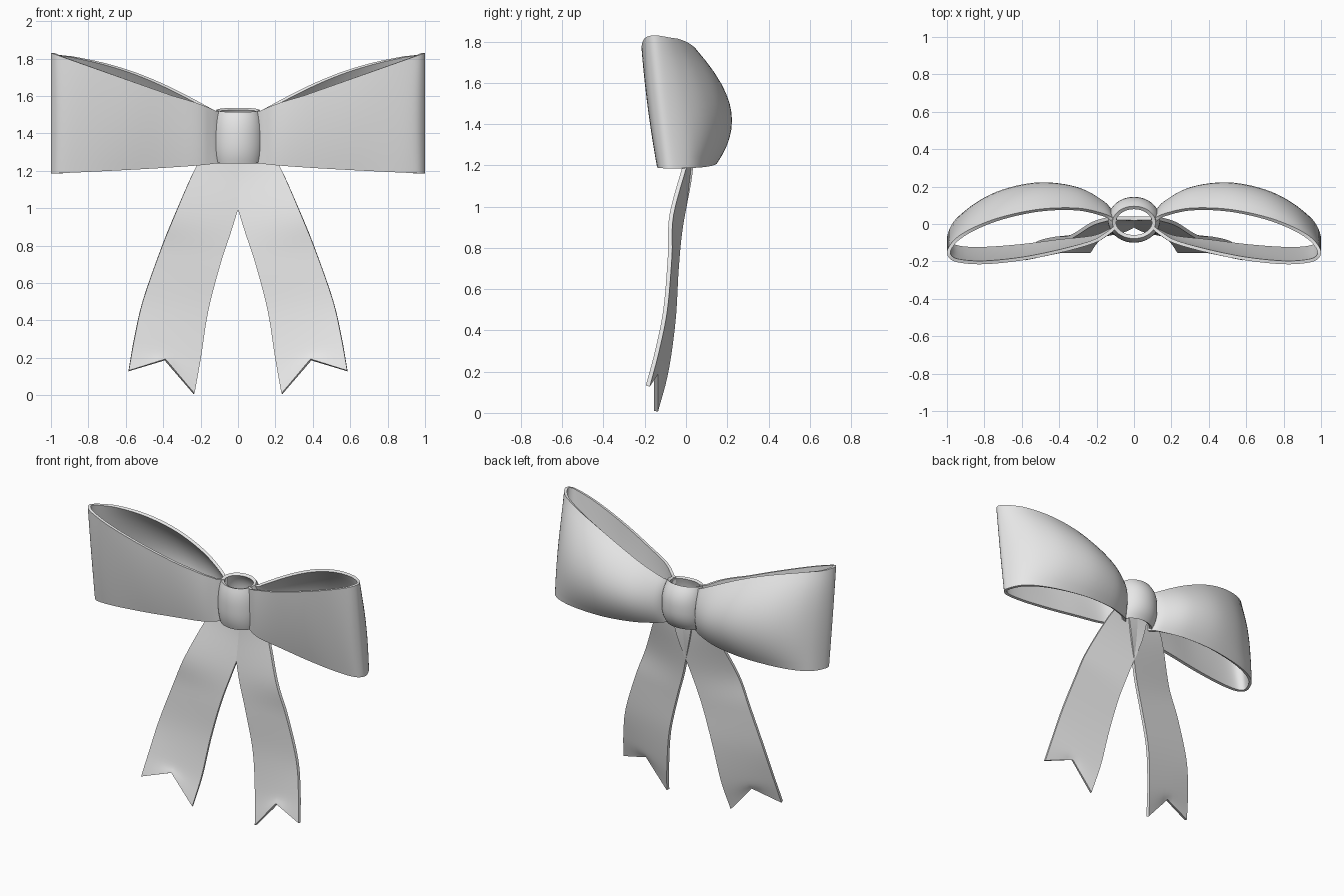
import bpy, math
from mathutils import Vector

if "Cube" in bpy.data.objects:
    bpy.data.objects.remove(bpy.data.objects["Cube"])

fabric = bpy.data.materials.new("grey_fabric")
fabric.diffuse_color = (0.8, 0.8, 0.8, 1)
fabric.use_nodes = True
fabric.node_tree.nodes["Principled BSDF"].inputs["Base Color"].default_value = fabric.diffuse_color


def spline(pts, n):
    """Catmull-Rom through points, n steps per span."""
    pts = [Vector(p) for p in pts]
    ext = [2 * pts[0] - pts[1]] + pts + [2 * pts[-1] - pts[-2]]
    out = []
    for i in range(len(pts) - 1):
        a, b, c, d = ext[i:i + 4]
        for k in range(n):
            t = k / n
            out.append(0.5 * (2 * b + (c - a) * t + (2 * a - 5 * b + 4 * c - d) * t * t
                              + (3 * b - a - 3 * c + d) * t ** 3))
    return out + [pts[-1]]


def sheet(name, rows, thick, offset=-1, closed=False, mirror=False):
    """Thickened fabric strip made from a stack of point rows."""
    n = len(rows[0])
    faces = []
    for r in range(len(rows) - 1):
        for j in range(n if closed else n - 1):
            k = (j + 1) % n
            faces.append((r * n + j, r * n + k, (r + 1) * n + k, (r + 1) * n + j))
    me = bpy.data.meshes.new(name)
    me.from_pydata([p for row in rows for p in row], [], faces)
    me.materials.append(fabric)
    ob = bpy.data.objects.new(name, me)
    bpy.context.collection.objects.link(ob)
    so = ob.modifiers.new("thickness", 'SOLIDIFY')
    so.thickness, so.offset = thick, offset
    if mirror:
        mi = ob.modifiers.new("mirror", 'MIRROR')
        mi.use_mirror_merge = False
    bpy.ops.object.select_all(action='DESELECT')
    ob.select_set(True)
    bpy.context.view_layer.objects.active = ob
    bpy.ops.object.convert(target='MESH')
    bpy.ops.object.shade_smooth_by_angle(angle=math.radians(40))


# Bow loops: plan outline as x, then y at the bottom, middle and top
plan = [(0.09, -.02, -.02, -.02), (0.14, -.05, -.06, -.06), (0.22, -.08, -.10, -.105),
        (0.4, -.10, -.135, -.155), (0.6, -.125, -.17, -.195), (0.8, -.14, -.185, -.215),
        (0.93, -.135, -.18, -.207), (0.985, -.11, -.15, -.185), (0.998, -.06, -.10, -.14),
        (0.95, .03, 0, -.075), (0.85, .09, .10, -.015), (0.7, .13, .18, .04),
        (0.5, .15, .22, .08), (0.3, .13, .195, .085), (0.16, .08, .12, .055),
        (0.11, .05, .06, .03), (0.09, .03, .03, .02)]
outline = spline([Vector(p) for p in plan], 5)
LEVELS = 12
rows = []
for r in range(LEVELS + 1):
    t = r / LEVELS
    row = []
    for x, yb, ym, yt in outline:
        f = min(1, max(0, (x - 0.12) / 0.88))
        back = min(1, max(0, (yt + 0.14) / 0.1))
        top = 1.52 + 0.31 * f + 0.055 * back * math.sin(math.pi * f)
        low = 1.24 - 0.055 * f ** 0.7
        y = yb * (1 - t) * (1 - 2 * t) + ym * 4 * t * (1 - t) + yt * t * (2 * t - 1)
        row.append((x, y, low + (top - low) * t))
    rows.append(row)
sheet("bow_loops", rows, 0.018, mirror=True)

# Centre knot: bulging band around the middle
rows = []
for r in range(LEVELS + 1):
    t = r / LEVELS
    bulge = 1 - abs(2 * t - 1) ** 2.5
    rx = 0.121 - 0.006 * t + 0.022 * bulge
    front, rear = -0.078 - 0.022 * bulge, 0.095 + 0.05 * bulge
    row = []
    for j in range(48):
        a = 2 * math.pi * j / 48
        s = (math.sin(a) + 1) / 2
        low, top = 1.238 + 0.012 * s, 1.513 + 0.024 * s
        row.append((rx * math.cos(a), front + (rear - front) * s, low + (top - low) * t))
    rows.append(row)
sheet("centre_knot", rows, 0.02, closed=True)

# Ribbon tails: outer and inner edges, with a notched end
outer = [(0.13, .03, 1.37), (0.225, 0, 1.22), (0.34, -.07, .96), (0.42, -.078, .76),
         (0.51, -.10, .5), (0.555, -.14, .3), (0.585, -.185, .13)]
inner = [(-0.08, .03, 1.32), (-0.045, .02, 1.15), (0.03, -.025, .9), (0.095, -.045, .7),
         (0.16, -.06, .45), (0.2, -.095, .2), (0.235, -.145, .008)]
middle = [(Vector(a) + Vector(b)) / 2 for a, b in zip(outer, inner)]
middle[-1] = Vector((0.39, -.145, .19))
e0, e1, e2 = spline(inner, 6), spline(middle, 6), spline(outer, 6)
rows = []
for a, m, b in zip(e0, e1, e2):
    rows.append([a.lerp(m, k / 4) for k in range(4)] + [m.lerp(b, k / 4) for k in range(5)])
rows.reverse()
sheet("ribbon_tails", rows, 0.02, offset=0, mirror=True)
